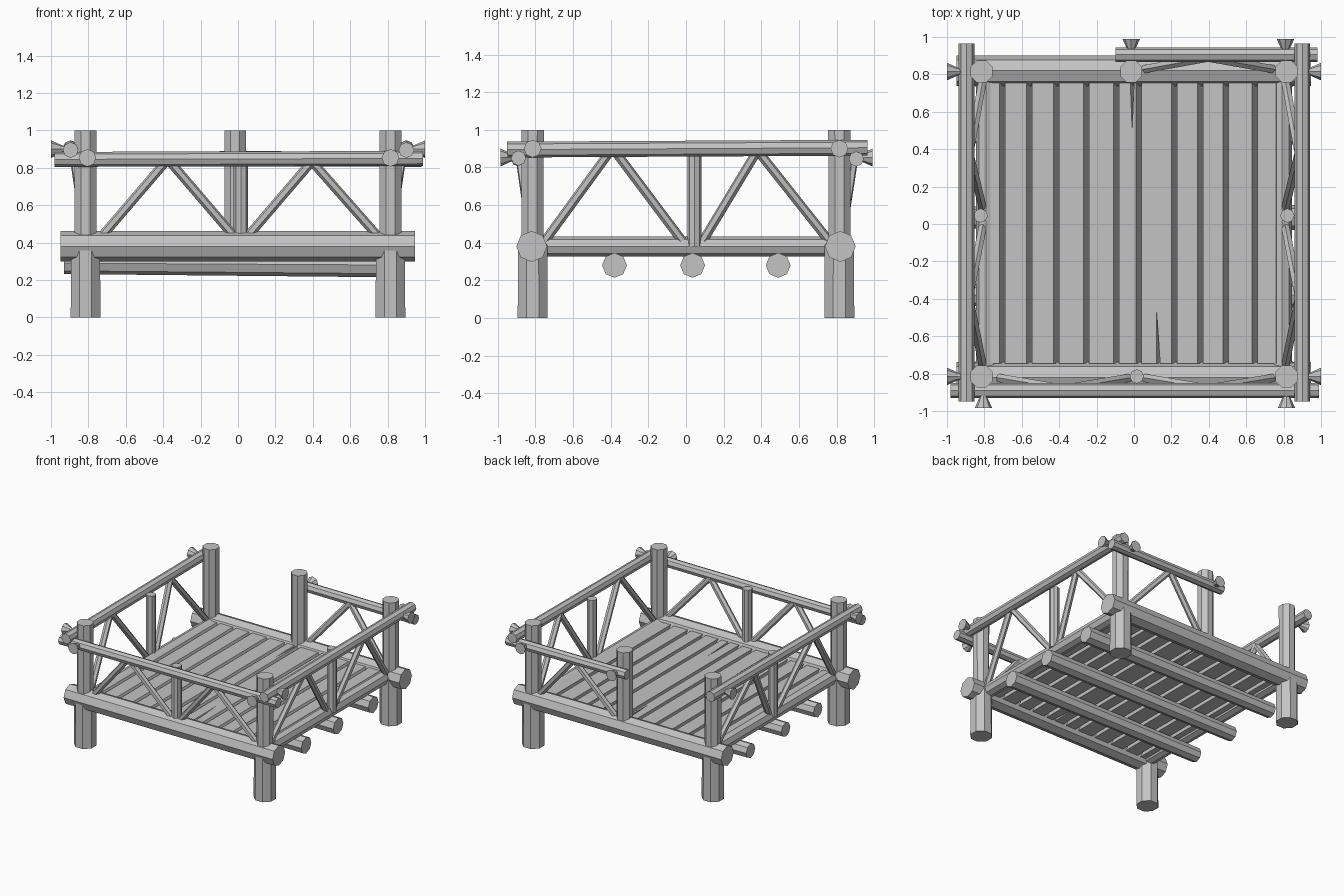
import bpy, bmesh, math
from mathutils import Vector

cube = bpy.data.objects.get("Cube")
if cube:
    bpy.data.objects.remove(cube, do_unlink=True)

wood = bpy.data.materials.new("grey_wood")
wood.use_nodes = True
GREY = (0.55, 0.55, 0.55, 1)
wood.diffuse_color = GREY
wood.node_tree.nodes["Principled BSDF"].inputs["Base Color"].default_value = GREY


def finish(name, bm):
    bmesh.ops.recalc_face_normals(bm, faces=bm.faces)
    mesh = bpy.data.meshes.new(name)
    bm.to_mesh(mesh)
    bm.free()
    mesh.materials.append(wood)
    obj = bpy.data.objects.new(name, mesh)
    bpy.context.collection.objects.link(obj)
    return obj


def log(name, rings, sides=8, turn=0.0):
    """Faceted log through (point, radius) rings."""
    bm = bmesh.new()
    axis = (Vector(rings[-1][0]) - Vector(rings[0][0])).normalized()
    u = Vector((0, 0, 1)) if abs(axis.z) < 0.95 else Vector((1, 0, 0))
    u = (u - axis * u.dot(axis)).normalized()
    v = axis.cross(u)
    loops = []
    for point, radius in rings:
        loop = []
        for i in range(sides):
            a = math.tau * (i + turn) / sides
            loop.append(bm.verts.new(Vector(point) + (u * math.cos(a) + v * math.sin(a)) * radius))
        loops.append(loop)
    for lo, hi in zip(loops, loops[1:]):
        for i in range(sides):
            j = (i + 1) % sides
            bm.faces.new((lo[i], lo[j], hi[j], hi[i]))
    bm.faces.new(loops[0])
    bm.faces.new(loops[-1])
    return finish(name, bm)


def stick(name, a, b, r, sides=8, turn=0.0):
    return log(name, [(a, r), (b, r)], sides, turn)


# Corner posts: thick foot, thinner upper part
P = 0.815
for side, x in (("right", -P), ("left", P)):
    for end, y in (("front", -P), ("back", P)):
        rings = [((x, y, 0), 0.086), ((x, y, 0.39), 0.084),
                 ((x, y, 0.4), 0.063), ((x, y, 1), 0.064)]
        log(f"{end}_{side}_post", rings, turn=0.5)
stick("entrance_post", (-0.015, P, 0.38), (-0.015, P, 1), 0.063, turn=0.5)

# Heavy end beams, side beams and joists
for end, y in (("front", -0.82), ("back", 0.82)):
    stick(f"{end}_beam", (-0.95, y, 0.38), (0.945, y, 0.38), 0.082)
for side, x in (("right", -0.79), ("left", 0.79)):
    stick(f"{side}_side_beam", (x, -0.8, 0.38), (x, 0.8, 0.38), 0.054)
for i, y in enumerate((-0.38, 0.035, 0.49)):
    log(f"joist_{i + 1}", [((-0.93, y, 0.29), 0.058), ((0.885, y, 0.28), 0.066)])

# Deck boards with slanted edges; two of them are split at one end
edges = (-0.77, -0.69, -0.545, -0.4, -0.24, -0.08, 0.04, 0.23, 0.37, 0.505, 0.66, 0.79)
SLANT, Y0, Y1 = 0.03, -0.745, 0.755
for i, (a, b) in enumerate(zip(edges, edges[1:])):
    right = b - SLANT
    outline = [(a, Y0), (right, Y0), (right, Y1), (a, Y1)]
    if a == -0.08:
        outline[3:3] = [(0, Y1), (-0.01, 0.5), (-0.02, Y1)]
    if a == 0.04:
        outline[1:1] = [(0.12, Y0), (0.12, -0.45), (0.14, Y0)]
    bm = bmesh.new()
    top = [bm.verts.new((x, y, 0.425)) for x, y in outline]
    low = [bm.verts.new((x + SLANT, y, 0.35)) for x, y in outline]
    bm.faces.new(top)
    bm.faces.new(low)
    for j in range(len(top)):
        k = (j + 1) % len(top)
        bm.faces.new((top[j], top[k], low[k], low[j]))
    finish(f"deck_board_{i + 1}", bm)

# Handrails
stick("front_rail", (-0.98, -0.89, 0.845), (0.99, -0.89, 0.85), 0.04)
stick("back_rail", (-0.1, 0.905, 0.85), (0.98, 0.905, 0.845), 0.04)
for side, x in (("right", -0.895), ("left", 0.9)):
    stick(f"{side}_rail", (x, -0.95, 0.895), (x, 0.965, 0.905), 0.042)

# Short middle posts
stick("front_middle_post", (0.015, -0.815, 0.4), (0.015, -0.815, 0.87), 0.038)
for side, x in (("right", -0.82), ("left", 0.82)):
    stick(f"{side}_middle_post", (x, 0.045, 0.38), (x, 0.045, 0.9), 0.038)

# Diagonal braces: (low position, high position) along each rail
end_braces = ((-0.74, -0.38), (-0.01, -0.37), (0.04, 0.4), (0.76, 0.39))
side_braces = ((-0.75, -0.4), (0.09, 0.38), (-0.02, -0.38), (0.76, 0.38))
for i, (lo, hi) in enumerate(end_braces):
    stick(f"front_brace_{i + 1}", (lo, -0.82, 0.42), (hi, -0.88, 0.84), 0.025, 6)
    if lo > 0:
        stick(f"back_brace_{i + 1}", (lo, 0.825, 0.42), (hi, 0.89, 0.84), 0.025, 6)
for i, (lo, hi) in enumerate(side_braces):
    for side, s in (("right", -1), ("left", 1)):
        stick(f"{side}_brace_{i + 1}", (s * 0.81, lo, 0.41), (s * 0.88, hi, 0.89), 0.025, 6)


# Flared pegs pinning rails to posts
def peg(name, x, y, z, direction, tip):
    start = Vector((x, y, z))
    d = Vector(direction)
    reach = tip - abs(start.dot(d))
    log(name, [(start, 0.02), (start + d * (reach - 0.06), 0.02), (start + d * reach, 0.047)])


for end, y in (("front", -P), ("back", P)):
    for side, s in (("right", -1), ("left", 1)):
        peg(f"{end}_{side}_side_peg", s * P, y, 0.9, (s, 0, 0), 1.0)
for side, x in (("right", -0.805), ("left", 0.815)):
    peg(f"front_{side}_peg", x, -P, 0.853, (0, -1, 0), 0.985)
for name, x in (("entrance", -0.015), ("back_left", 0.81)):
    peg(f"{name}_peg", x, P, 0.853, (0, 1, 0), 0.99)
